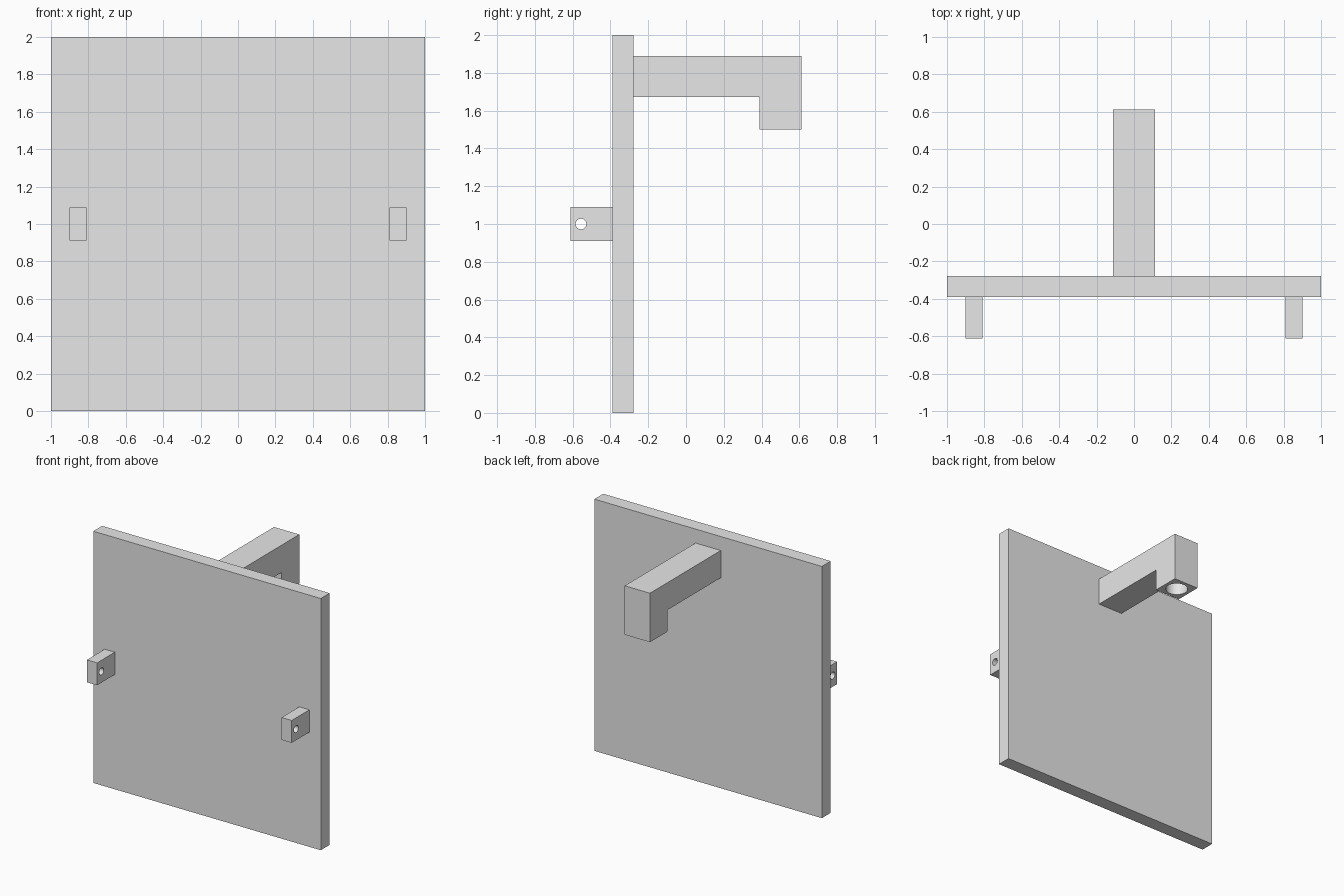
import bpy
import bmesh
from mathutils import Matrix, Vector

cube = bpy.data.objects.get("Cube")
if cube:
    bpy.data.objects.remove(cube, do_unlink=True)

grey = bpy.data.materials.new("plain grey")
grey.use_nodes = True
colour = (0.8, 0.8, 0.8, 1)
grey.diffuse_color = colour
grey.node_tree.nodes["Principled BSDF"].inputs["Base Color"].default_value = colour


def make_object(name, bm):
    bmesh.ops.recalc_face_normals(bm, faces=bm.faces)
    mesh = bpy.data.meshes.new(name)
    bm.to_mesh(mesh)
    bm.free()
    mesh.materials.append(grey)
    obj = bpy.data.objects.new(name, mesh)
    bpy.context.scene.collection.objects.link(obj)
    return obj


def extrude_profile(name, points, x0, x1):
    """Extrude a (y, z) outline along x."""
    bm = bmesh.new()
    face = bm.faces.new([bm.verts.new((x0, y, z)) for y, z in points])
    result = bmesh.ops.extrude_face_region(bm, geom=[face])
    verts = [v for v in result["geom"] if isinstance(v, bmesh.types.BMVert)]
    bmesh.ops.translate(bm, verts=verts, vec=(x1 - x0, 0, 0))
    return make_object(name, bm)


def rectangle(y0, y1, z0, z1):
    return [(y0, z0), (y1, z0), (y1, z1), (y0, z1)]


def drill(obj, centre, axis, radius, depth):
    """Cut a round hole and keep its wall smooth."""
    bm = bmesh.new()
    turn = Vector((0, 0, 1)).rotation_difference(Vector(axis)).to_matrix().to_4x4()
    bmesh.ops.create_cone(bm, cap_ends=True, segments=48, radius1=radius,
                          radius2=radius, depth=depth,
                          matrix=Matrix.Translation(centre) @ turn)
    cutter = make_object(obj.name + "_hole_cutter", bm)
    cutter.hide_render = True
    cutter.hide_set(True)
    cut = obj.modifiers.new("round hole", "BOOLEAN")
    cut.operation = "DIFFERENCE"
    cut.solver = "EXACT"
    cut.object = cutter
    bpy.ops.object.select_all(action="DESELECT")
    obj.select_set(True)
    bpy.context.view_layer.objects.active = obj
    bpy.ops.object.modifier_apply(modifier=cut.name)
    bpy.data.objects.remove(cutter, do_unlink=True)
    bpy.ops.object.shade_smooth_by_angle()


# Layout shared by the parts
front, plate_front, plate_back, back = -0.611, -0.389, -0.278, 0.611
arm_half = 0.111
arm_top, arm_under, tip_under = 1.889, 1.672, 1.5

# Flat square plate
extrude_profile("plate", rectangle(plate_front, plate_back, 0, 2), -1, 1)

# Arm behind the plate, with a downturned tip and a blind socket
tip_start = back - 2 * arm_half
arm = extrude_profile("arm", [
    (plate_back, arm_under), (tip_start, arm_under), (tip_start, tip_under),
    (back, tip_under), (back, arm_top), (plate_back, arm_top)],
    -arm_half, arm_half)
drill(arm, (0, back - arm_half, tip_under), (0, 0, 1), 0.083, 0.34)

# Pierced lugs on the front
for side, sign in (("left", 1), ("right", -1)):
    lug = extrude_profile(side + "_lug", rectangle(front, plate_front, 0.911, 1.089),
                          sign * 0.811, sign * 0.9)
    drill(lug, (sign * 0.855, -0.556, 1), (1, 0, 0), 0.028, 0.3)
